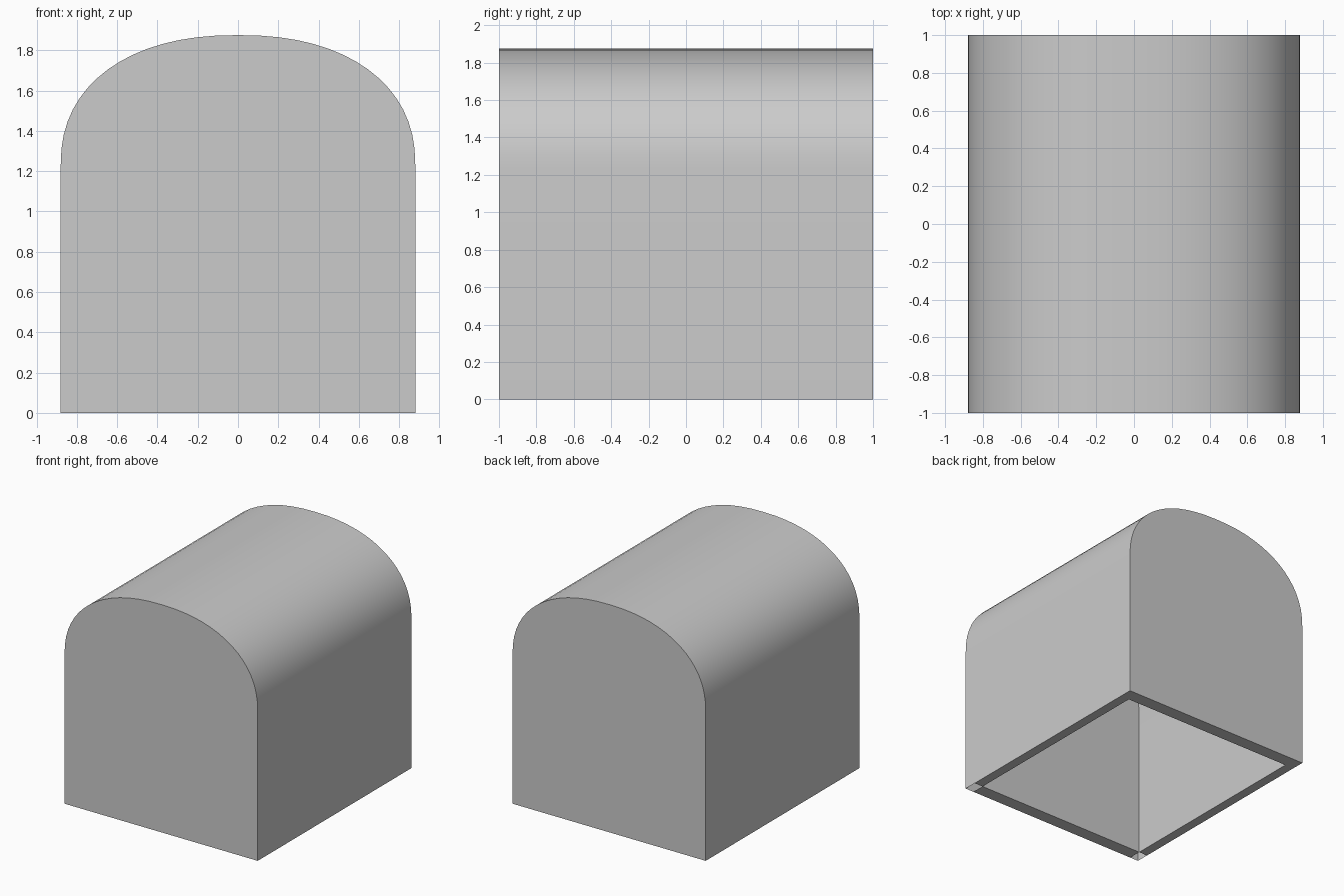
import bpy, bmesh, math

if "Cube" in bpy.data.objects:
    bpy.data.objects.remove(bpy.data.objects["Cube"])

W, H, SPRING, L = 0.88, 1.875, 1.23, 1.0   # half width, height, arch start, half length
TX, TY = 0.08, 0.11                        # wall thickness at sides and ends
SEG, POWER = 32, 2.25


def arch(a, top):
    """Cross-section from right foot over the arch to left foot."""
    pts = [(a, 0.0)]
    for i in range(SEG + 1):
        t = math.pi * i / SEG
        c, s = math.cos(t), max(math.sin(t), 0.0)
        x = math.copysign(abs(c) ** (2 / POWER), c) * a
        pts.append((x, SPRING + (top - SPRING) * s ** (2 / POWER)))
    pts.append((-a, 0.0))
    return pts


bm = bmesh.new()


def skin(a, top, half, inward):
    """Vault surface with both end walls, open underneath."""
    start = len(bm.faces)
    rows = [[bm.verts.new((x, y, z)) for x, z in arch(a, top)] for y in (-half, half)]
    front, back = rows
    faces = [bm.faces.new(front[::-1]), bm.faces.new(back)]
    for i in range(len(front) - 1):
        faces.append(bm.faces.new((front[i], front[i + 1], back[i + 1], back[i])))
    bmesh.ops.recalc_face_normals(bm, faces=faces)
    # orient by the front wall
    if (faces[0].normal.y < 0) == inward:
        bmesh.ops.reverse_faces(bm, faces=faces)


skin(W, H, L, False)
skin(W - TX, H - TX, L - TY, True)


def rim(x0, x1, y0, y1):
    bm.faces.new([bm.verts.new((x, y, 0)) for x, y in
                  ((x0, y0), (x0, y1), (x1, y1), (x1, y0))])


# Bottom rim: the two front corners are left open
xi, yi = W - TX, L - TY
rim(-W, -xi, -yi, L)
rim(xi, W, -yi, L)
rim(-xi, xi, yi, L)
rim(-xi, xi, -L, -yi)
bmesh.ops.remove_doubles(bm, verts=bm.verts[:], dist=1e-5)

mesh = bpy.data.meshes.new("vaulted_shell")
bm.to_mesh(mesh)
bm.free()
shell = bpy.data.objects.new("vaulted_shell", mesh)
bpy.context.collection.objects.link(shell)
bpy.context.view_layer.objects.active = shell
shell.select_set(True)
bpy.ops.object.shade_smooth_by_angle(angle=math.radians(30))
